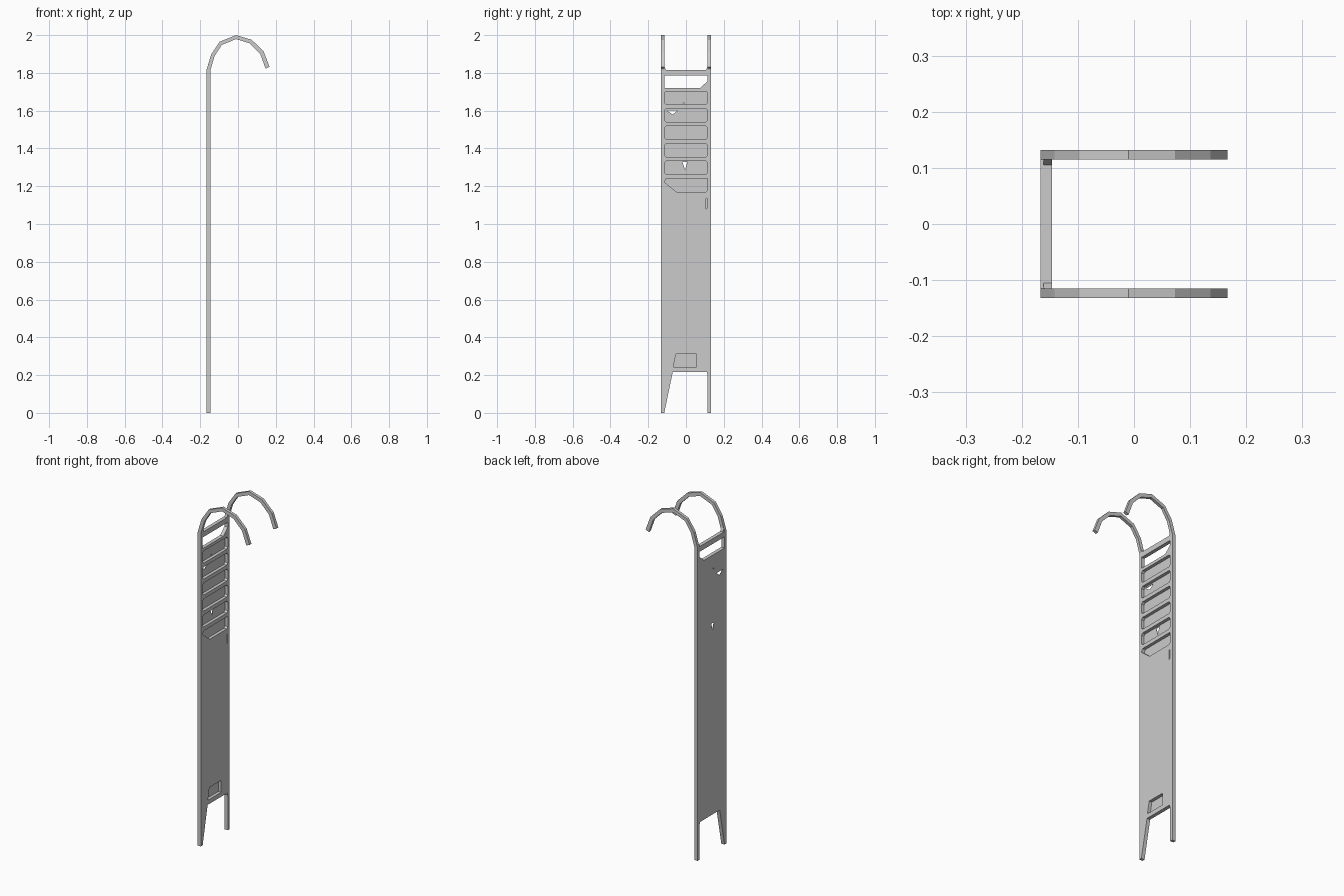
import bpy, bmesh
from mathutils import Vector

if "Cube" in bpy.data.objects:
    bpy.data.objects.remove(bpy.data.objects["Cube"])

BACK, FRONT = -0.167, -0.146    # panel thickness along x
IN, OUT = 0.115, 0.132          # inner and outer rail edges along y
TOP = 1.815


def add_prism(bm, pts, axis, lo, hi):
    """Extrude a closed profile: (y, z) along x, or (x, z) along y."""
    def place(p, d):
        return Vector((d, p[0], p[1])) if axis == 'x' else Vector((p[0], d, p[1]))
    a = [bm.verts.new(place(p, lo)) for p in pts]
    b = [bm.verts.new(place(p, hi)) for p in pts]
    bm.faces.new(a)
    bm.faces.new(b[::-1])
    n = len(pts)
    for i in range(n):
        bm.faces.new((a[i], b[i], b[(i + 1) % n], a[(i + 1) % n]))


def make_object(name, bm):
    bmesh.ops.recalc_face_normals(bm, faces=bm.faces)
    me = bpy.data.meshes.new(name)
    bm.to_mesh(me)
    bm.free()
    ob = bpy.data.objects.new(name, me)
    bpy.context.collection.objects.link(ob)
    return ob


def cut(target, prisms):
    """Subtract a list of (profile, lo, hi) prisms running along x."""
    bm = bmesh.new()
    for pts, lo, hi in prisms:
        add_prism(bm, pts, 'x', lo, hi)
    cutter = make_object("cutter", bm)
    cutter.hide_render = True
    mod = target.modifiers.new("cut", 'BOOLEAN')
    mod.object = cutter
    mod.operation = 'DIFFERENCE'
    mod.solver = 'EXACT'
    bpy.context.view_layer.objects.active = target
    bpy.ops.object.modifier_apply(modifier=mod.name)
    bpy.data.objects.remove(cutter)


def slot(z0, z1, c=0.01):
    """Chamfered slot between the rails."""
    return [(-IN + c, z0), (IN - c, z0), (IN, z0 + c), (IN, z1 - c),
            (IN - c, z1), (-IN + c, z1), (-IN, z1 - c), (-IN, z0 + c)]


# Ladder body: rails, rungs and filled web in one slab with two feet
bm = bmesh.new()
add_prism(bm, [(-OUT, 0), (-IN, 0), (-0.07, 0.217), (IN - 0.004, 0.217), (IN - 0.004, 0.21),
               (IN, 0.2), (IN, 0), (OUT, 0), (OUT, TOP), (-OUT, TOP)], 'x', BACK, FRONT)
body = make_object("ladder_body", bm)

# Blind recesses between the rungs, open towards +x
FLOOR = BACK + 0.003
recesses = [slot(1.17 + 0.0925 * i, 1.24 + 0.0925 * i) for i in range(1, 6)]
recesses.append([(-0.05, 1.17), (IN - 0.01, 1.17), (IN, 1.18), (IN, 1.24),
                 (-0.105, 1.24), (-IN, 1.222)])
recesses.append([(-0.067, 0.243), (0.055, 0.243), (0.055, 0.312), (-0.053, 0.312)])
recesses.append([(0.107, 1.08), (0.112, 1.085), (0.112, 1.14), (0.107, 1.135)])
cut(body, [(p, FLOOR, FRONT + 0.05) for p in recesses])

# Openings right through the slab
holes = [
    [(-IN, 1.72), (0.075, 1.72), (IN, 1.757), (IN, 1.785), (-IN, 1.785)],
    [(-0.07, 1.58), (-0.042, 1.602), (-0.103, 1.602)],
    [(-0.02, 1.637), (-0.008, 1.637), (-0.01, 1.645)],
    [(-0.005, 1.285), (0.007, 1.327), (-0.019, 1.327)],
]
cut(body, [(p, BACK - 0.05, FRONT + 0.05) for p in holes])

# Hooks at the top of both rails
outer = [(BACK, TOP), (-0.142, 1.898), (-0.097, 1.965), (-0.01, 2.0),
         (0.073, 1.975), (0.136, 1.913), (0.167, 1.832)]
inner = [(0.146, 1.823), (0.118, 1.9), (0.063, 1.956), (-0.01, 1.979),
         (-0.086, 1.948), (-0.124, 1.889), (FRONT, TOP)]
for name, side in (("hook_left", -1), ("hook_right", 1)):
    bm = bmesh.new()
    add_prism(bm, outer + inner, 'y', side * IN, side * OUT)
    make_object(name, bm)

# Small gussets where the top rung meets the rails
for name, side in (("gusset_left", -1), ("gusset_right", 1)):
    bm = bmesh.new()
    add_prism(bm, [(side * IN, TOP), (side * 0.105, TOP), (side * IN, TOP + 0.018)],
              'x', BACK + 0.006, FRONT)
    make_object(name, bm)
